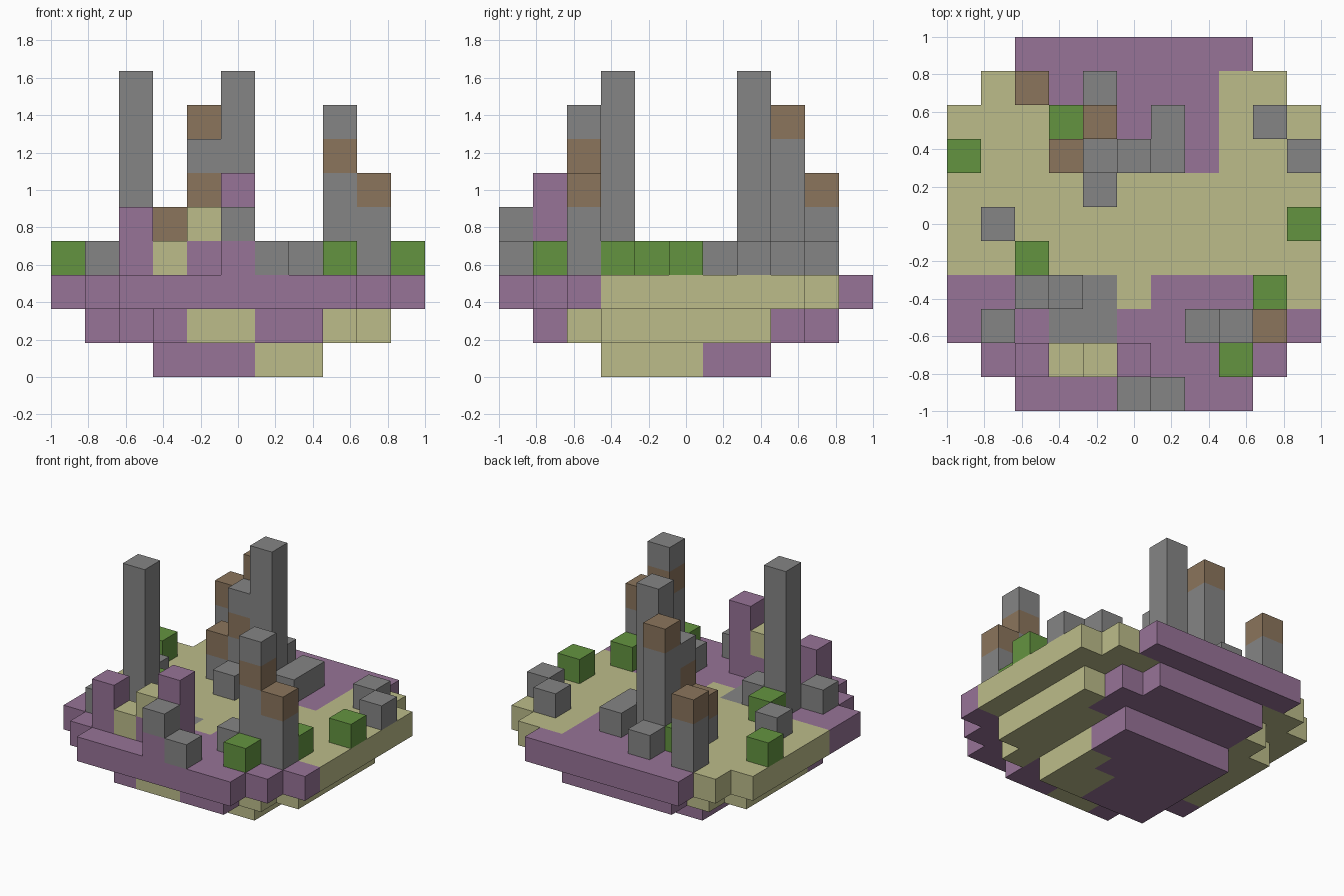
import bpy
import bmesh
from mathutils import Vector

CELLS = 11
SIZE = 2 / CELLS

old = bpy.data.objects.get("Cube")
if old:
    bpy.data.objects.remove(old, do_unlink=True)

# Flat colours, keyed by the letter used in the layouts
PALETTE = {
    "p": ("purple_ground", (0.31, 0.172, 0.31)),
    "o": ("olive_ground", (0.503, 0.503, 0.254)),
    "s": ("grey_stone", (0.235, 0.235, 0.235)),
    "g": ("green_leaf", (0.127, 0.296, 0.051)),
    "b": ("brown_rust", (0.258, 0.178, 0.107)),
}
KEYS = list(PALETTE)


def make_material(name, rgb):
    mat = bpy.data.materials.new(name)
    mat.use_nodes = True
    mat.diffuse_color = (*rgb, 1)
    shader = next(n for n in mat.node_tree.nodes if n.type == "BSDF_PRINCIPLED")
    shader.inputs["Base Color"].default_value = (*rgb, 1)
    return mat


MATERIALS = [make_material(*PALETTE[k]) for k in KEYS]

# Stepped island slabs, rows listed from back to front
SLABS = {
    "bottom_slab": ["ppppp", "ppppp", "ppppo", "pppoo", "pppoo"],
    "middle_slab": [
        "..ppppp..",
        ".opppppp.",
        "ooopppppo",
        "ooooooooo",
        "ooooooooo",
        "ooooooooo",
        "ppooooooo",
        ".ppooppo.",
        "..poopp..",
    ],
    "top_slab": [
        "..ppppppp..",
        ".oopppppoo.",
        "ooooppppooo",
        "ooooopppooo",
        "ooooooooooo",
        "ooooooooooo",
        "ooooooooooo",
        "pppssoppppo",
        "pppsspppppp",
        ".ppppppppp.",
        "..ppppppp..",
    ],
}

# Columns on the island: colours from the ground up, then column and row
COLUMNS = [
    ("tall_tower", "ssssss", [(2, 3), (5, 7)]),
    ("banded_tower", "sssbs", [(8, 2)]),
    ("capped_tower", "ssssb", [(4, 8)]),
    ("stepped_tower", "ssbs", [(4, 7)]),
    ("short_tower", "ssb", [(2, 9), (9, 2)]),
    ("low_tower", "sb", [(3, 7)]),
    ("stone_block", "s", [(1, 2), (1, 5), (3, 3), (4, 6), (4, 9), (6, 0),
                          (6, 7), (6, 8), (7, 2), (9, 8), (10, 7)]),
    ("shrub", "g", [(0, 7), (2, 4), (3, 8), (8, 1), (9, 3), (10, 5)]),
    ("tall_mound", "ppp", [(5, 1)]),
    ("mound", "pp", [(2, 1)]),
    ("olive_capped_mound", "po", [(4, 1)]),
    ("stone_capped_mound", "ps", [(5, 0)]),
    ("olive_mound", "o", [(3, 1)]),
]

parts = []
for level, (name, rows) in enumerate(SLABS.items()):
    inset = (CELLS - len(rows)) // 2
    parts.append((name, {
        (i + inset, j + inset, level): letter
        for j, row in enumerate(reversed(rows))
        for i, letter in enumerate(row) if letter != "."
    }))
for name, stack, places in COLUMNS:
    for i, j in places:
        parts.append((name, {(i, j, len(SLABS) + k): c for k, c in enumerate(stack)}))

filled = {cell for _, cells in parts for cell in cells}


def build(name, cells):
    """Make the exposed cube sides of one part, coloured per cell."""
    bm = bmesh.new()
    for cell, letter in cells.items():
        centre = Vector(cell) + Vector((0.5, 0.5, 0.5))
        for axis in range(3):
            for sign in (-1, 1):
                normal = Vector((0, 0, 0))
                normal[axis] = sign
                if tuple(int(c + n) for c, n in zip(cell, normal)) in filled:
                    continue
                u = Vector((0, 0, 0))
                u[(axis + 1) % 3] = 0.5
                v = normal.cross(u)
                mid = centre + normal / 2
                corners = (mid - u - v, mid + u - v, mid + u + v, mid - u + v)
                offset = Vector((CELLS / 2, CELLS / 2, 0))
                face = bm.faces.new([bm.verts.new((c - offset) * SIZE) for c in corners])
                face.material_index = KEYS.index(letter)
    bmesh.ops.remove_doubles(bm, verts=bm.verts, dist=SIZE / 100)
    mesh = bpy.data.meshes.new(name)
    bm.to_mesh(mesh)
    bm.free()
    for mat in MATERIALS:
        mesh.materials.append(mat)
    bpy.context.scene.collection.objects.link(bpy.data.objects.new(name, mesh))


for part_name, part_cells in parts:
    build(part_name, part_cells)
